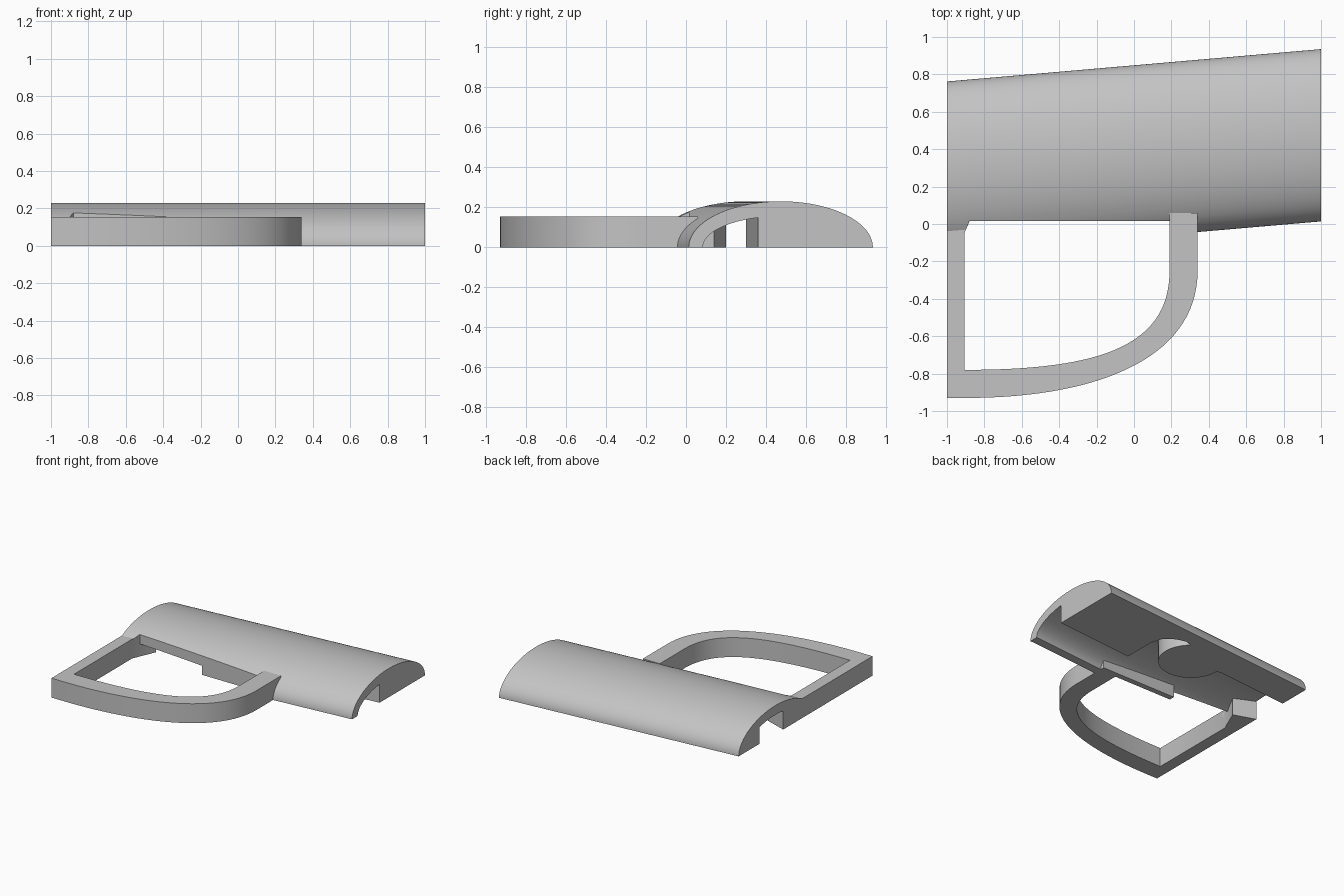
import bpy, bmesh, math
from mathutils import Vector
from mathutils.geometry import interpolate_bezier

cube = bpy.data.objects.get("Cube")
if cube:
    bpy.data.objects.remove(cube, do_unlink=True)

grey = bpy.data.materials.new("light_grey")
grey.use_nodes = True
grey.diffuse_color = (0.55, 0.55, 0.55, 1)
grey.node_tree.nodes["Principled BSDF"].inputs["Base Color"].default_value = (0.55, 0.55, 0.55, 1)

SLOPE, MID = 0.0865, 0.388   # the barrel axis leans slightly across the model


def extrude(name, points, offset):
    """Close a planar outline and sweep it along an offset."""
    bm = bmesh.new()
    face = bm.faces.new([bm.verts.new(p) for p in points])
    new = bmesh.ops.extrude_face_region(bm, geom=[face])["geom"]
    bmesh.ops.translate(bm, vec=Vector(offset), verts=[v for v in new if isinstance(v, bmesh.types.BMVert)])
    bmesh.ops.recalc_face_normals(bm, faces=bm.faces)
    mesh = bpy.data.meshes.new(name)
    bm.to_mesh(mesh)
    bm.free()
    mesh.materials.append(grey)
    obj = bpy.data.objects.new(name, mesh)
    bpy.context.collection.objects.link(obj)
    return obj


def plate(name, outline, bottom, top):
    return extrude(name, [(x, y, bottom) for x, y in outline], (0, 0, top - bottom))


def half_ellipse(name, width, height, reach, base=0.0, steps=64):
    arc = [math.pi * i / steps for i in range(steps + 1)]
    pts = [(-reach, MID - SLOPE * reach + width * math.cos(a), height * math.sin(a)) for a in arc]
    if base:
        pts = [(-reach, pts[0][1], base)] + pts + [(-reach, pts[-1][1], base)]
    return extrude(name, pts, (2 * reach, 2 * reach * SLOPE, 0))


def boolean(target, cutter, operation):
    mod = target.modifiers.new("cut", "BOOLEAN")
    mod.operation, mod.solver, mod.object = operation, "EXACT", cutter
    bpy.context.view_layer.objects.active = target
    bpy.ops.object.modifier_apply(modifier=mod.name)
    bpy.data.objects.remove(cutter, do_unlink=True)


def smooth(obj):
    bpy.ops.object.select_all(action="DESELECT")
    obj.select_set(True)
    bpy.context.view_layer.objects.active = obj
    bpy.ops.object.shade_smooth_by_angle(angle=math.radians(30))


def curve(*pts):
    return [tuple(p[:2]) for p in interpolate_bezier(*[Vector((x, y, 0)) for x, y in pts], 32)]


# Leaning half-round barrel
barrel = half_ellipse("barrel", 0.4605, 0.23, 1.0)

# Underside channel, with a hooked pocket around a rounded boss
boss = [(-0.09 + 0.24 * math.cos(math.radians(a)), 0.54 + 0.24 * math.sin(math.radians(a)))
        for a in range(50, -186, -8)]
plan = [(1.1, -0.5), (1.1, 0.37), (0.31, 0.3), (0.31, 0.56), (0.28, 0.66), (0.2, 0.72), (0.12, 0.74)]
plan += boss + [(-0.37, 0.555), (-1.1, 0.49), (-1.1, -0.5)]
channel = half_ellipse("channel_cutter", 0.39, 0.155, 1.05, base=-0.05)
boolean(channel, plate("plan_cutter", plan, -0.04, 0.4), "INTERSECT")
boolean(barrel, channel, "DIFFERENCE")

# Straight front cut where the guard opening meets the barrel
opening = [(-0.905, -0.3), (-0.905, -0.045), (-0.88, 0.015), (0.19, 0.015), (0.19, -0.3)]
boolean(barrel, plate("opening_cutter", opening, -0.1, 0.4), "DIFFERENCE")
smooth(barrel)

# D-shaped guard with one straight side and one curved side
outer = curve((-0.9, -0.93), (-0.2, -0.93), (0.34, -0.72), (0.34, -0.25))
inner = curve((-0.905, -0.78), (-0.2, -0.78), (0.19, -0.66), (0.19, -0.25))
outline = [(-1, 0.2), (-1, -0.93)] + outer + [(0.34, 0.06), (0.19, 0.06)] + inner[::-1]
outline += [(-0.905, -0.045), (-0.825, 0.14)]
smooth(plate("guard", outline, 0, 0.155))

# Low wall closing the channel beside the curved arm
plate("front_wall", [(-0.33, 0.015), (0.3, 0.015), (0.3, 0.06), (-0.33, 0.06)], 0, 0.1)
